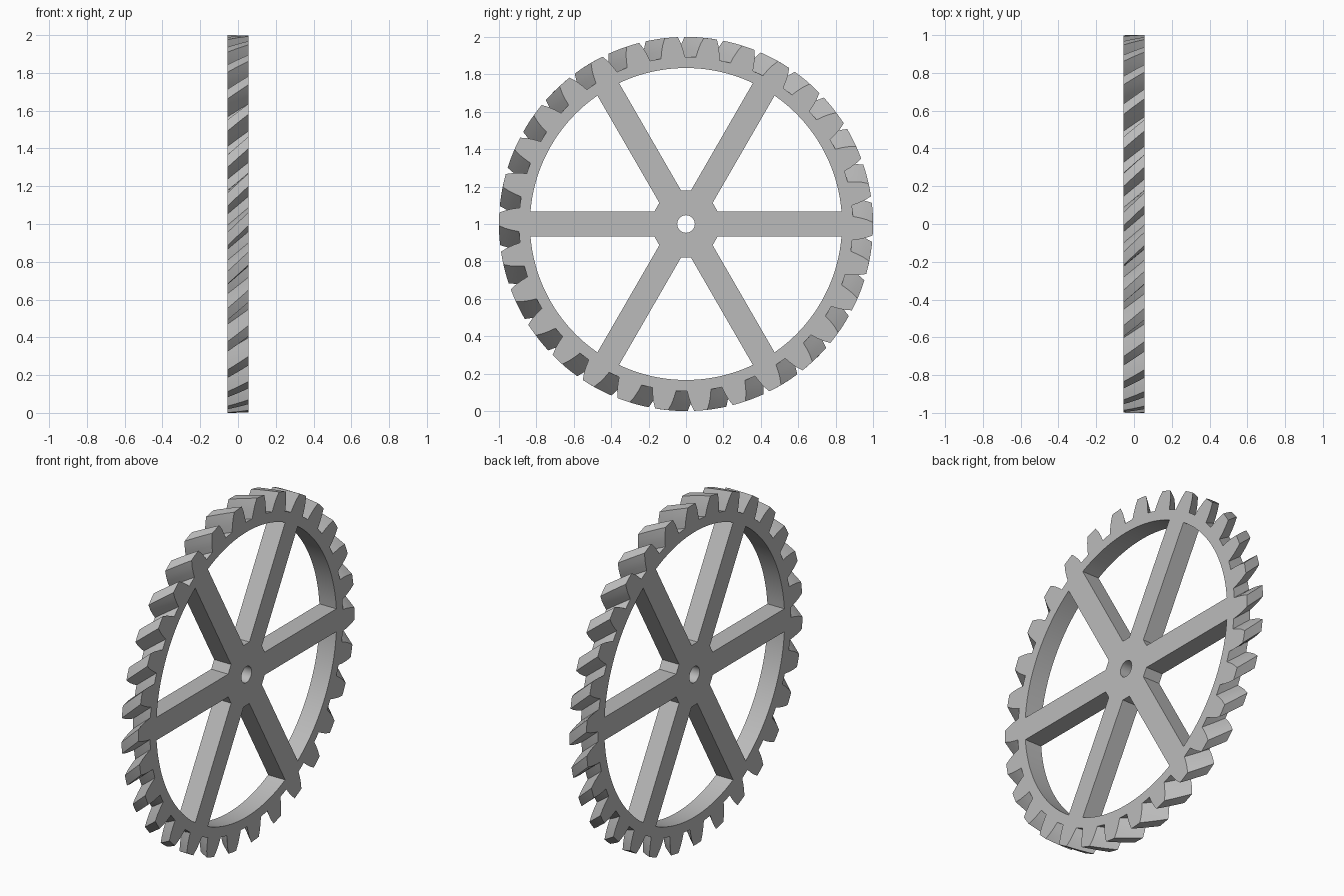
import bpy, bmesh
from math import sin, cos, asin, radians, pi

cube = bpy.data.objects.get("Cube")
if cube:
    bpy.data.objects.remove(cube)

HALF = 0.055             # half the width along x
TEETH = 30
PITCH = 2 * pi / TEETH
TWIST = radians(6)       # helix turn from the right end to the left end
ROOT_R, TIP_R = 0.893, 1.0
RIM_R, HUB_R, BORE_R = 0.834, 0.18, 0.047
SPOKE = 0.067            # half spoke width
LAYERS = 4

grey = bpy.data.materials.new("plain grey")
grey.use_nodes = True
colour = (0.5, 0.5, 0.5, 1)
grey.diffuse_color = colour
grey.node_tree.nodes["Principled BSDF"].inputs["Base Color"].default_value = colour


def loft(bm, rings):
    """Skin a stack of matching closed rings and cap both ends."""
    loops = [[bm.verts.new(p) for p in ring] for ring in rings]
    n = len(loops[0])
    for a, b in zip(loops, loops[1:]):
        for i in range(n):
            j = (i + 1) % n
            bm.faces.new((a[i], a[j], b[j], b[i]))
    bm.faces.new(loops[0][::-1])
    bm.faces.new(loops[-1])


def ring(polar, x, turn=0.0):
    return [(x, r * cos(a + turn), 1 + r * sin(a + turn)) for r, a in polar]


def make_object(name, bm):
    bmesh.ops.recalc_face_normals(bm, faces=bm.faces)
    mesh = bpy.data.meshes.new(name)
    bm.to_mesh(mesh)
    bm.free()
    mesh.materials.append(grey)
    obj = bpy.data.objects.new(name, mesh)
    bpy.context.collection.objects.link(obj)
    return obj


# Tooth outline: radius and half angle from root to tip
flank = [(ROOT_R, radians(4.1)), (0.93, radians(3.55)),
         (0.965, radians(2.9)), (TIP_R, radians(2.0))]
tooth = [(r, -a) for r, a in flank] + [(TIP_R, 0)] + [(r, a) for r, a in flank[::-1]]
outline = []
for k in range(TEETH):
    centre = radians(10.5) + k * PITCH
    outline += [(r, centre + a) for r, a in tooth]
    outline.append((ROOT_R, centre + PITCH / 2))

# Helical toothed disc
bm = bmesh.new()
rings = []
for i in range(LAYERS + 1):
    t = i / LAYERS
    rings.append(ring(outline, -HALF + 2 * HALF * t, TWIST * (1 - t)))
loft(bm, rings)
wheel = make_object("spoked_helical_gear", bm)

# Cutter for the six openings between the spokes and the centre bore
bm = bmesh.new()
chord = (HUB_R / 2 - SPOKE) / cos(pi / 6)
corner = asin(chord / HUB_R)
reach = pi / 6 - asin(SPOKE / RIM_R)
STEPS = 20
for k in range(6):
    mid = pi / 6 + k * pi / 3
    inner_r = (HUB_R ** 2 + chord ** 2) ** 0.5
    shape = [(inner_r, mid + corner), (inner_r, mid - corner)]
    shape += [(RIM_R, mid - reach + 2 * reach * i / STEPS) for i in range(STEPS + 1)]
    loft(bm, [ring(shape, -0.2), ring(shape, 0.2)])
bore = [(BORE_R, 2 * pi * i / 32) for i in range(32)]
loft(bm, [ring(bore, -0.2), ring(bore, 0.2)])
cutter = make_object("opening_cutter", bm)
cutter.hide_render = True

# Cut the openings, then drop the cutter
cut = wheel.modifiers.new("openings", 'BOOLEAN')
cut.operation = 'DIFFERENCE'
cut.solver = 'EXACT'
cut.object = cutter
bpy.ops.object.select_all(action='DESELECT')
wheel.select_set(True)
bpy.context.view_layer.objects.active = wheel
bpy.ops.object.modifier_apply(modifier=cut.name)
bpy.data.objects.remove(cutter)
bpy.ops.object.shade_smooth_by_angle(angle=radians(25))
